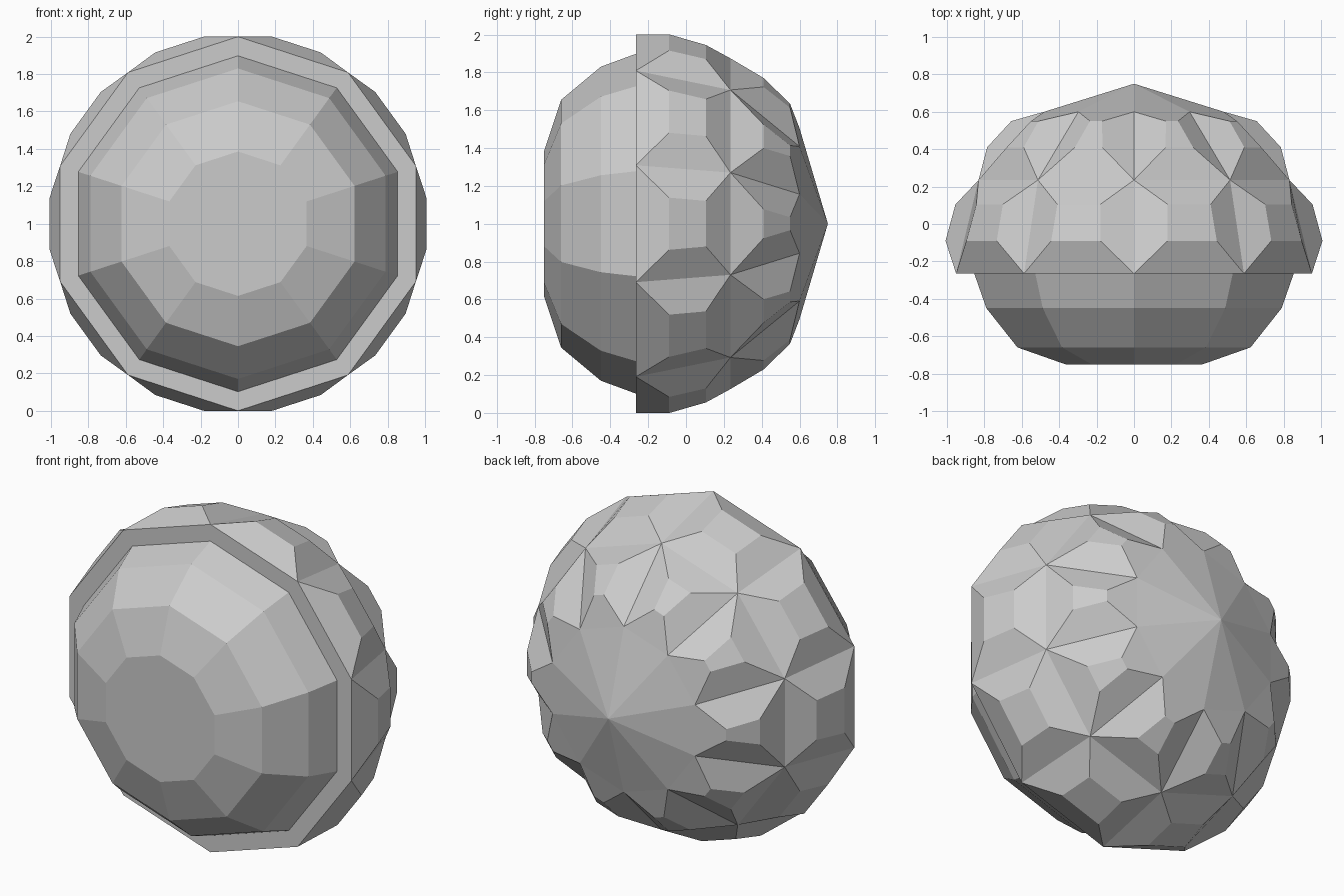
import bpy, bmesh
from math import sin, cos, radians

SIDES = 10
STEP = 360 / SIDES
HALF = STEP / 2

if "Cube" in bpy.data.objects:
    bpy.data.objects.remove(bpy.data.objects["Cube"], do_unlink=True)

grey = bpy.data.materials.new("light_grey")
grey.use_nodes = True
colour = (0.6, 0.6, 0.6, 1)
grey.diffuse_color = colour
grey.node_tree.nodes["Principled BSDF"].inputs["Base Color"].default_value = colour


def point(y, radius, degrees):
    """Point on a ring around the y axis."""
    a = radians(degrees)
    return (radius * cos(a), y, 1 + radius * sin(a))


def face(bm, corners):
    bm.faces.new([bm.verts.new(c) for c in corners])


def finish(bm, name):
    bmesh.ops.remove_doubles(bm, verts=bm.verts, dist=0.0005)
    bmesh.ops.recalc_face_normals(bm, faces=bm.faces)
    mesh = bpy.data.meshes.new(name)
    bm.to_mesh(mesh)
    bm.free()
    mesh.materials.append(grey)
    obj = bpy.data.objects.new(name, mesh)
    bpy.context.collection.objects.link(obj)


# Rounded nut body: flat tip and three bands, as (y, radius)
body_rings = [(-0.75, 0.386), (-0.66, 0.655), (-0.45, 0.83), (-0.265, 0.898)]
bm = bmesh.new()
for k in range(SIDES):
    a, b = k * STEP - HALF, k * STEP + HALF
    for low, high in zip(body_rings, body_rings[1:]):
        face(bm, [point(*low, a), point(*low, b), point(*high, b), point(*high, a)])
for ring in (body_rings[0], body_rings[-1]):
    face(bm, [point(*ring, k * STEP - HALF) for k in range(SIDES)])
finish(bm, "nut_body")

# Cap: rim, two rows of raised scales, pointed crown
rim, middle, crown = (-0.265, 1.0), (0.235, 0.874), (0.60, 0.505)
# Each scale: lower ring, upper ring, then plateau edges as (y, radius, half angle)
scales = [
    (rim, middle, (-0.09, 1.017, 7.8), (0.105, 0.962, 7.2)),
    (middle, crown, (0.41, 0.789, 5.6), (0.55, 0.657, 3.0)),
]
bm = bmesh.new()
for k in range(SIDES):
    mid = k * STEP
    a, b = mid - HALF, mid + HALF
    inner = body_rings[-1]
    face(bm, [point(*rim, a), point(*rim, b), point(*inner, b), point(*inner, a)])
    for low, high, (y1, r1, h1), (y2, r2, h2) in scales:
        outer = [point(*low, a), point(*low, b), point(*high, b), point(*high, a)]
        plateau = [point(y1, r1, mid - h1), point(y1, r1, mid + h1),
                   point(y2, r2, mid + h2), point(y2, r2, mid - h2)]
        face(bm, plateau)
        for i in range(4):
            j = (i + 1) % 4
            face(bm, [outer[i], outer[j], plateau[j], plateau[i]])
    face(bm, [point(*crown, a), point(*crown, b), (0, 0.75, 1)])
finish(bm, "scaled_cap")
